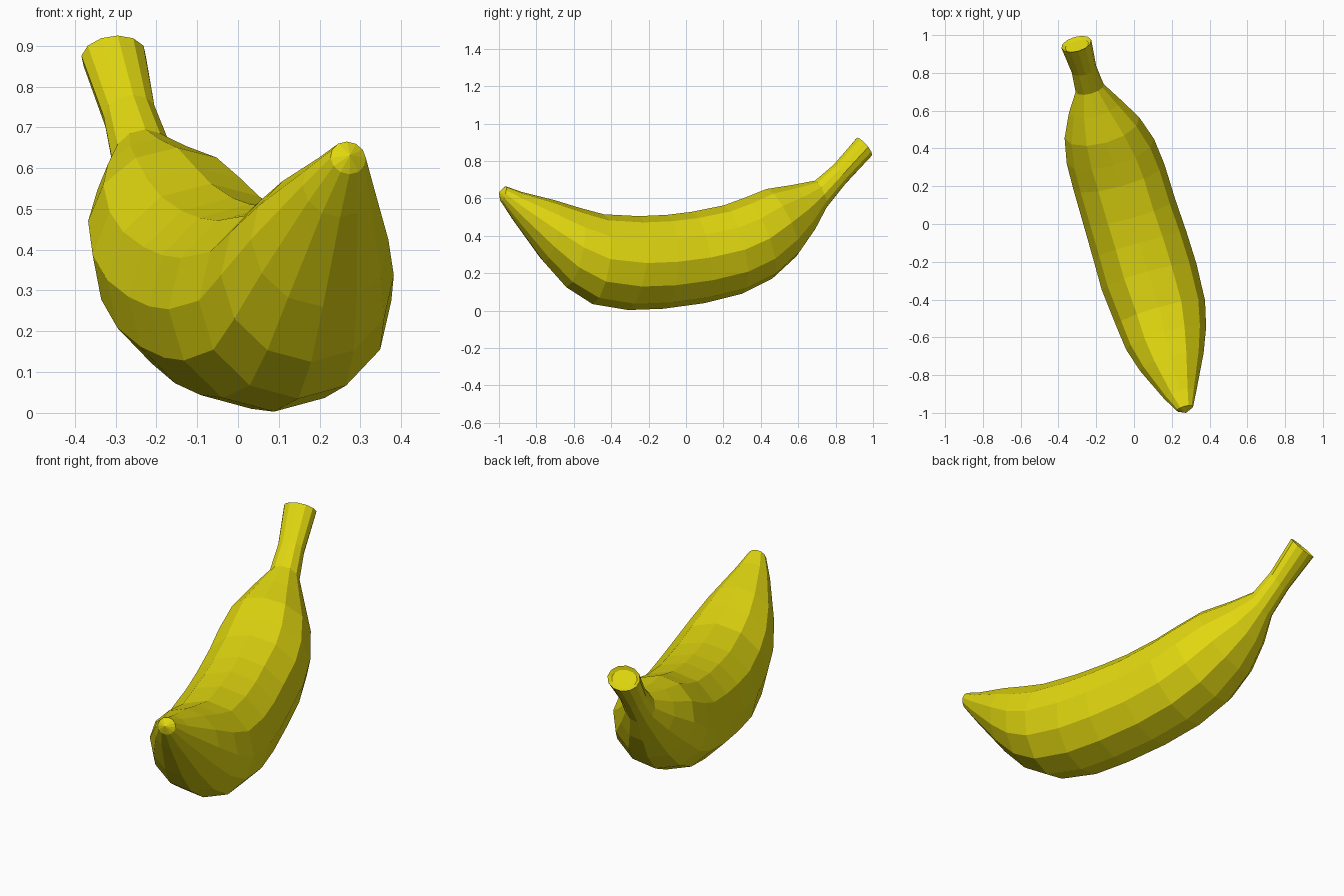
import bpy, bmesh, math
from mathutils import Vector

SIDES = 12
# rings: centre x, half width, top edge (y, z), bottom edge (y, z)
RINGS = [
    (0.270, 0.045, -0.965, 0.665, -0.99, 0.585),
    (0.245, 0.090, -0.88, 0.635, -0.92, 0.480),
    (0.200, 0.175, -0.70, 0.590, -0.76, 0.260),
    (0.170, 0.220, -0.57, 0.550, -0.64, 0.125),
    (0.140, 0.245, -0.44, 0.515, -0.50, 0.035),
    (0.080, 0.260, -0.25, 0.505, -0.31, 0.003),
    (0.030, 0.257, -0.10, 0.512, -0.12, 0.010),
    (-0.025, 0.252, 0.03, 0.528, 0.10, 0.040),
    (-0.080, 0.250, 0.20, 0.562, 0.30, 0.090),
    (-0.125, 0.240, 0.31, 0.602, 0.46, 0.170),
    (-0.170, 0.205, 0.43, 0.650, 0.59, 0.290),
    (-0.210, 0.140, 0.57, 0.672, 0.68, 0.420),
    (-0.235, 0.077, 0.69, 0.695, 0.75, 0.550),
    (-0.265, 0.067, 0.79, 0.780, 0.85, 0.675),
    (-0.305, 0.082, 0.915, 0.925, 0.99, 0.825),
]

mat = bpy.data.materials.new("banana yellow")
mat.diffuse_color = (0.75, 0.68, 0.005, 1)

bm = bmesh.new()

# curved body and stem, lofted through the rings
loops = []
for cx, hw, ty, tz, by, bz in RINGS:
    c = Vector((cx, (ty + by) / 2, (tz + bz) / 2))
    dy, dz = (ty - by) / 2, (tz - bz) / 2
    side = Vector((0.963, 0.27, 0)) * hw
    up = Vector((-0.27 * dy, dy, dz))
    loops.append([bm.verts.new(c + side * math.cos(a) + up * math.sin(a))
                  for a in (2 * math.pi * i / SIDES for i in range(SIDES))])
for a, b in zip(loops, loops[1:]):
    for i in range(SIDES):
        j = (i + 1) % SIDES
        bm.faces.new((a[i], a[j], b[j], b[i]))

# blunt tip
tip = bm.verts.new((0.275, -1.0, 0.632))
for i in range(SIDES):
    bm.faces.new((tip, loops[0][(i + 1) % SIDES], loops[0][i]))

# cut stem end with a slightly sunken centre
end = bm.faces.new(loops[-1])
bm.normal_update()
bmesh.ops.recalc_face_normals(bm, faces=bm.faces)
bmesh.ops.inset_region(bm, faces=[end], thickness=0.018, depth=-0.012)

me = bpy.data.meshes.new("banana")
bm.to_mesh(me)
bm.free()
me.materials.append(mat)
ob = bpy.data.objects.new("banana", me)
bpy.context.collection.objects.link(ob)
